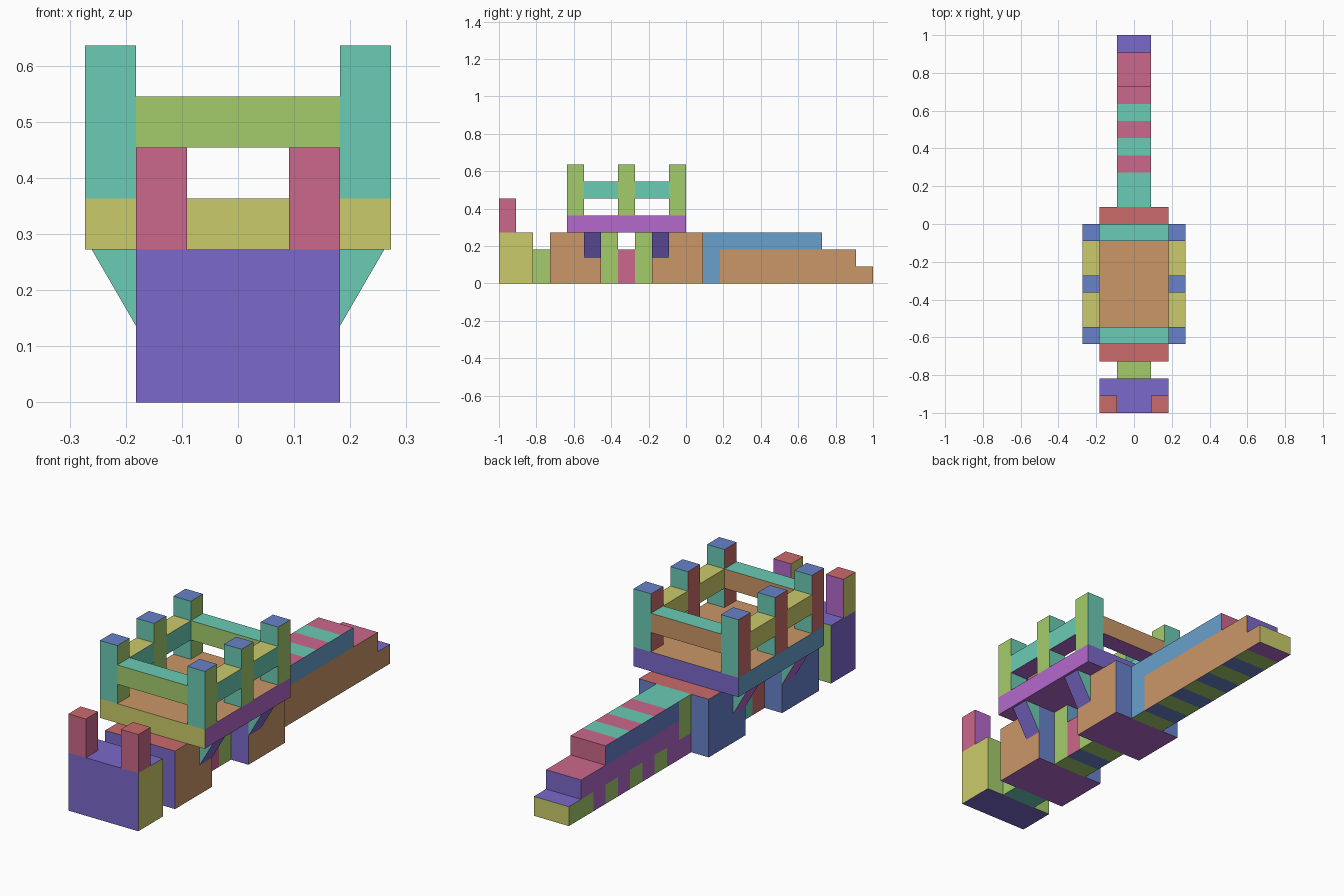
import bpy, bmesh

if "Cube" in bpy.data.objects:
    bpy.data.objects.remove(bpy.data.objects["Cube"])

U = 1 / 11  # one building block


def lin(c):
    c /= 255
    return c / 12.92 if c <= 0.04045 else ((c + 0.055) / 1.055) ** 2.4


PALETTE = {
    "purple": (123, 104, 203), "yellow": (203, 203, 107), "teal": (107, 203, 181),
    "green": (164, 203, 107), "pink": (203, 104, 139), "red": (203, 107, 107),
    "orange": (203, 151, 104), "blue": (104, 130, 203), "sky": (104, 160, 203),
    "magenta": (181, 104, 203),
}
NAMES = list(PALETTE)
MATS = []
for n, rgb in PALETTE.items():
    m = bpy.data.materials.new(n)
    m.diffuse_color = [lin(c) for c in rgb] + [1]
    m.use_nodes = True
    m.node_tree.nodes["Principled BSDF"].inputs["Base Color"].default_value = m.diffuse_color
    MATS.append(m)

# Corner order of the six sides of a unit cell, outward facing
SIDES = {
    (1, 0, 0): [(1, 0, 0), (1, 1, 0), (1, 1, 1), (1, 0, 1)],
    (-1, 0, 0): [(0, 1, 0), (0, 0, 0), (0, 0, 1), (0, 1, 1)],
    (0, 1, 0): [(1, 1, 0), (0, 1, 0), (0, 1, 1), (1, 1, 1)],
    (0, -1, 0): [(0, 0, 0), (1, 0, 0), (1, 0, 1), (0, 0, 1)],
    (0, 0, 1): [(0, 0, 1), (1, 0, 1), (1, 1, 1), (0, 1, 1)],
    (0, 0, -1): [(0, 1, 0), (1, 1, 0), (1, 0, 0), (0, 0, 0)],
}


def finish(name, bm):
    bmesh.ops.remove_doubles(bm, verts=bm.verts, dist=1e-5)
    me = bpy.data.meshes.new(name)
    bm.to_mesh(me)
    bm.free()
    for m in MATS:
        me.materials.append(m)
    ob = bpy.data.objects.new(name, me)
    bpy.context.collection.objects.link(ob)


def box(name, lo, hi, colours):
    """Box in block units; colours: right left back front top bottom."""
    bm = bmesh.new()
    for corners, col in zip(SIDES.values(), colours.split()):
        f = bm.faces.new([bm.verts.new([(hi if c[i] else lo)[i] * U for i in range(3)])
                          for c in corners])
        f.material_index = NAMES.index(col)
    finish(name, bm)


# Front head with two upright pegs, and its neck
box("head", (-2, -11, 0), (2, -9, 3), "yellow purple green purple purple purple")
for side, x in (("left", -2), ("right", 1)):
    box(f"head_peg_{side}", (x, -11, 3), (x + 1, -10, 5),
        "pink yellow magenta pink red magenta")
box("neck", (-1, -9, 0), (1, -8, 2), "green green green green green teal")

# Body blocks
BODY = "orange blue blue purple red magenta"
box("front_body", (-2, -8, 0), (2, -5, 3), BODY)
box("rear_body", (-2, -2, 0), (2, 1, 3), BODY)

# Narrow waist between the body blocks
box("waist_front", (-1, -5, 0), (1, -4, 3), "green red sky purple teal green")
box("waist_middle", (-1, -4, 0), (1, -3, 2), "pink teal sky purple pink blue")
box("waist_rear", (-1, -3, 0), (1, -2, 3), "green red sky purple teal green")

# Platform with posts and rails
box("platform", (-3, -7, 3), (3, 0, 4), "magenta sky purple yellow orange magenta")
for side, x in (("left", -3), ("right", 2)):
    for i, y in enumerate((-7, -4, -1)):
        box(f"post_{side}_{i}", (x, y, 4), (x + 1, y + 1, 7),
            "green red teal teal blue magenta")
    for i, y in enumerate((-6, -3)):
        box(f"side_rail_{side}_{i}", (x, y, 5), (x + 1, y + 2, 6),
            "teal yellow orange green yellow magenta")
for end, y in (("front", -7), ("back", -1)):
    box(f"{end}_rail", (-2, y, 5), (2, y + 1, 6),
        "teal yellow orange green teal magenta")

# Slanted struts holding up the platform
for side, s in (("left", -1), ("right", 1)):
    for end, y in (("front", -6), ("rear", -2)):
        bm = bmesh.new()
        prof = [(2, 1.5), (2.87, 3), (2, 3)]
        a, b = [[bm.verts.new((s * x * U, yy * U, z * U)) for x, z in prof]
                for yy in (y, y + 1)]
        for f in (a, b):
            bm.faces.new(f).material_index = NAMES.index("teal")
        for i in range(3):
            j = (i + 1) % 3
            f = bm.faces.new((a[i], a[j], b[j], b[i]))
            f.material_index = NAMES.index("purple" if s > 0 else "magenta")
        bmesh.ops.recalc_face_normals(bm, faces=bm.faces)
        finish(f"strut_{side}_{end}", bm)


# Stepped striped tail, one cell at a time, outer faces only
def tail_colour(d, y, z):
    if d[2] > 0:
        return "purple" if y == 10 else "teal" if y in (1, 2, 4, 6) else "pink"
    if d[2] < 0:
        return "magenta" if y == 10 else "green" if y % 2 else "blue"
    if d[0] > 0:
        return "sky" if y == 1 or z == 2 else "orange"
    if d[0] < 0:
        if y == 1:
            return "green" if z else "magenta"
        if z == 2:
            return "blue"
        return "green" if z == 0 and (y % 2 or y == 10) else "magenta"
    return ("yellow", "purple", "pink")[z]


cells = {(y, z) for y in range(1, 11)
         for z in range(3 if y < 8 else 2 if y < 10 else 1)}
bm = bmesh.new()
for y, z in sorted(cells):
    for d, corners in SIDES.items():
        if d[0] == 0 and ((y + d[1], z + d[2]) in cells or (y == 1 and d[1] < 0)):
            continue
        f = bm.faces.new([bm.verts.new(((2 * c[0] - 1) * U, (y + c[1]) * U, (z + c[2]) * U))
                          for c in corners])
        f.material_index = NAMES.index(tail_colour(d, y, z))
finish("tail", bm)
